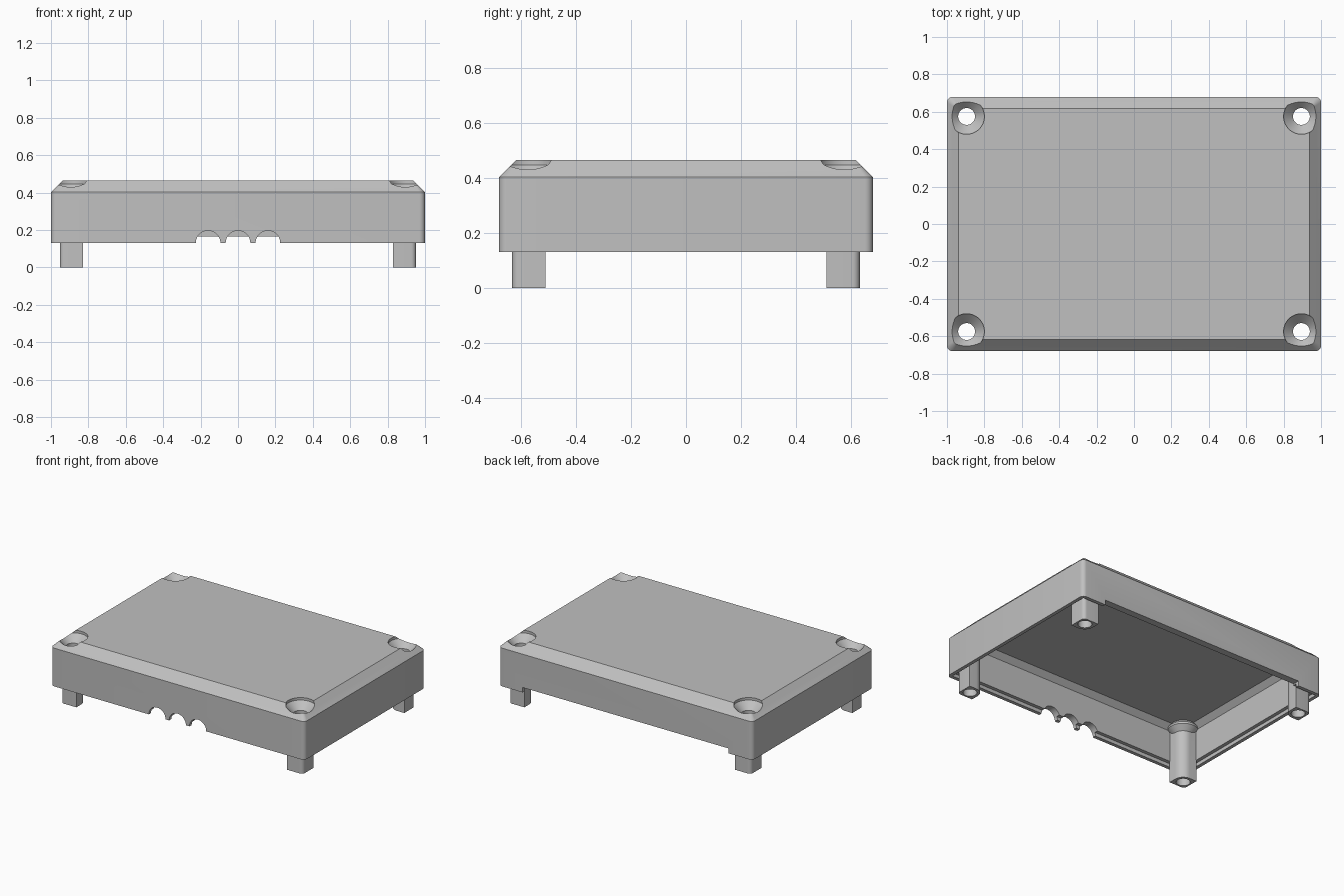
import bpy, bmesh
from math import cos, sin, pi, radians

old = bpy.data.objects.get("Cube")
if old:
    bpy.data.objects.remove(old, do_unlink=True)

HX, HY = 1.0, 0.68           # half size of the cover
CX, CY = 0.895, 0.575        # screw post centre
POST_R, HOLE_R = 0.065, 0.045

grey = bpy.data.materials.new("plain grey")
grey.use_nodes = True
grey.diffuse_color = (0.53, 0.53, 0.53, 1)
grey.node_tree.nodes["Principled BSDF"].inputs["Base Color"].default_value = (0.53, 0.53, 0.53, 1)


def loft(name, rings):
    """Closed solid through a list of equal-length point loops."""
    bm = bmesh.new()
    loops = [[bm.verts.new(p) for p in ring] for ring in rings]
    n = len(loops[0])
    for a, b in zip(loops, loops[1:]):
        for i in range(n):
            j = (i + 1) % n
            bm.faces.new((a[i], a[j], b[j], b[i]))
    bm.faces.new(loops[0][::-1])
    bm.faces.new(loops[-1])
    bmesh.ops.recalc_face_normals(bm, faces=bm.faces)
    mesh = bpy.data.meshes.new(name)
    bm.to_mesh(mesh)
    bm.free()
    mesh.materials.append(grey)
    obj = bpy.data.objects.new(name, mesh)
    bpy.context.collection.objects.link(obj)
    return obj


def arc(x, y, r, start, end, steps):
    angles = [start + (end - start) * i / steps for i in range(steps + 1)]
    return [(x + r * cos(a), y + r * sin(a)) for a in angles]


def rounded_rect(inset, z, radius=0.03):
    r = max(radius - inset, 0.004)
    x, y = HX - inset - r, HY - inset - r
    pts = []
    for k, (sx, sy) in enumerate([(1, 1), (-1, 1), (-1, -1), (1, -1)]):
        pts += arc(sx * x, sy * y, r, k * pi / 2, (k + 1) * pi / 2, 6)
    return [(px, py, z) for px, py in pts]


def lathe(name, x, y, profile, steps=48):
    return loft(name, [[(px, py, z) for px, py in arc(x, y, r, 0, 2 * pi, steps)[:-1]]
                       for r, z in profile])


def combine(target, other, operation):
    other.hide_render = True
    mod = target.modifiers.new(operation.lower(), "BOOLEAN")
    mod.operation, mod.solver, mod.object = operation, "EXACT", other
    bpy.context.view_layer.objects.active = target
    bpy.ops.object.modifier_apply(modifier=mod.name)
    bpy.data.objects.remove(other, do_unlink=True)


# Hollow cover: ceiling, inner wall, stepped rim, outer wall, bevelled roof
cover = loft("enclosure_cover", [rounded_rect(i, z) for i, z in [
    (0.086, 0.415), (0.05, 0.379), (0.05, 0.155), (0.025, 0.155),
    (0.025, 0.13), (0, 0.13), (0, 0.402), (0.063, 0.465)]])

corners = [(sx, sy) for sx in (-1, 1) for sy in (-1, 1)]

# Corner posts: round toward the inside, square toward the walls
outline = (arc(CX, CY, POST_R, pi, 1.5 * pi, 12)
           + arc(0.926, 0.606, 0.026, 0, pi / 2, 6)
           )
outline.insert(13, (0.952, CY - POST_R))
outline.append((CX - POST_R, 0.632))
for sx, sy in corners:
    post = loft("corner_post", [[(sx * x, sy * y, z) for x, y in outline]
                                for z in (0, 0.425)])
    combine(cover, post, "UNION")
    flare = lathe("post_flare", sx * CX, sy * CY,
                  [(0.062, 0.342), (0.1, 0.38), (0.1, 0.394), (0.08, 0.418)])
    combine(cover, flare, "UNION")

# Countersunk screw holes through the posts
for sx, sy in corners:
    hole = lathe("screw_hole_cutter", sx * CX, sy * CY,
                 [(HOLE_R, -0.05), (HOLE_R, 0.397), (0.095, 0.447), (0.095, 0.52)])
    combine(cover, hole, "DIFFERENCE")

# Three cable arches in the front wall
for x in (-0.16, 0, 0.16):
    arch = loft("cable_arch_cutter", [[(px, y, pz) for px, pz in arc(x, 0.13, 0.066, 0, 2 * pi, 40)[:-1]]
                                      for y in (-0.75, -0.55)])
    combine(cover, arch, "DIFFERENCE")

# Long shallow slot in the back wall
slot = loft("back_slot_cutter", [[(-0.81, y, 0.1), (0.81, y, 0.1), (0.81, y, 0.165), (-0.81, y, 0.165)]
                                 for y in (0.58, 0.75)])
combine(cover, slot, "DIFFERENCE")

# Smooth the round surfaces, keep the edges crisp
bpy.ops.object.select_all(action="DESELECT")
cover.select_set(True)
bpy.context.view_layer.objects.active = cover
bpy.ops.object.shade_smooth_by_angle(angle=radians(30))
